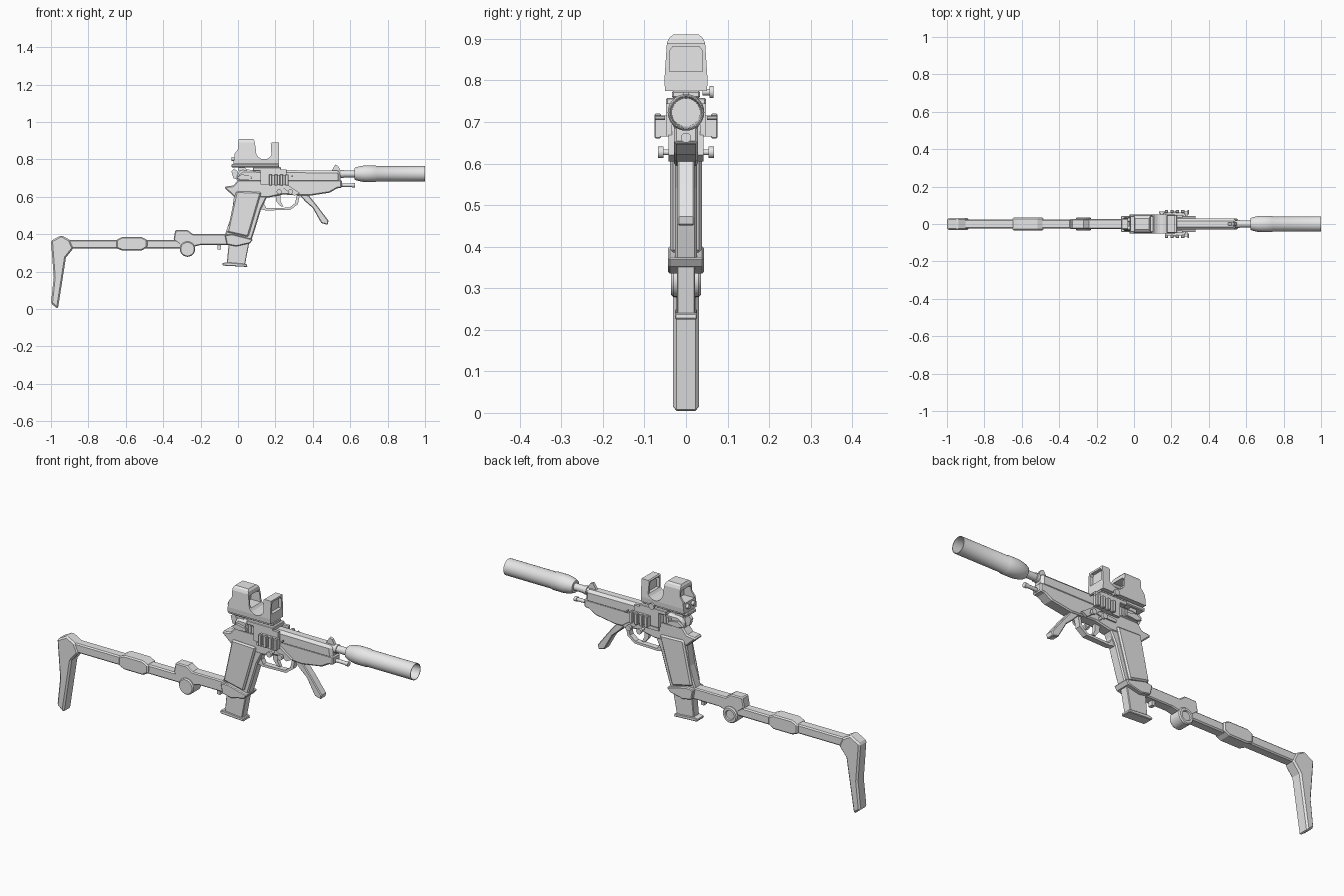
import bpy, bmesh, math
from mathutils import Vector

grey = bpy.data.materials.new("plain_grey")
grey.diffuse_color = (0.8, 0.8, 0.8, 1)


def finish(name, bm, bevel=0):
    bmesh.ops.recalc_face_normals(bm, faces=bm.faces)
    me = bpy.data.meshes.new(name)
    bm.to_mesh(me)
    bm.free()
    ob = bpy.data.objects.new(name, me)
    bpy.context.collection.objects.link(ob)
    me.materials.append(grey)
    if bevel:
        m = ob.modifiers.new("chamfer", 'BEVEL')
        m.width, m.segments, m.limit_method = bevel, 1, 'ANGLE'
        m.angle_limit = math.radians(50)
    return ob


def prism(name, pts, y0, y1=None, bevel=0, axis='y'):
    """Extrude an (x,z) outline along y, or a (y,z) outline along x."""
    if y1 is None:
        y0, y1 = -y0, y0
    bm = bmesh.new()
    place = (lambda a, d, z: (a, d, z)) if axis == 'y' else (lambda a, d, z: (d, a, z))
    f = bm.faces.new([bm.verts.new(place(a, y0, z)) for a, z in pts])
    ext = bmesh.ops.extrude_face_region(bm, geom=[f])
    shift = Vector(place(0, y1 - y0, 0))
    bmesh.ops.translate(bm, vec=shift, verts=[v for v in ext["geom"] if isinstance(v, bmesh.types.BMVert)])
    return finish(name, bm, bevel)


def box(name, x0, x1, y0, y1, z0, z1, bevel=0):
    return prism(name, [(x0, z0), (x1, z0), (x1, z1), (x0, z1)], y0, y1, bevel)


def lathe(name, profile, centre, axis='x', n=24):
    """Spin (distance, radius) points about an x or y axis line."""
    bm = bmesh.new()
    rings = []
    for d, r in profile:
        ring = []
        for i in range(n):
            a = 2 * math.pi * i / n
            u, v = r * math.cos(a), r * math.sin(a)
            p = (d, u, v) if axis == 'x' else (u, d, v)
            ring.append(bm.verts.new(Vector(centre) + Vector(p)))
        rings.append(ring)
    for r0, r1 in zip(rings, rings[1:]):
        for i in range(n):
            j = (i + 1) % n
            bm.faces.new((r0[i], r0[j], r1[j], r1[i]))
    bm.faces.new(rings[0])
    bm.faces.new(rings[-1])
    ob = finish(name, bm)
    bpy.ops.object.select_all(action='DESELECT')
    ob.select_set(True)
    bpy.context.view_layer.objects.active = ob
    bpy.ops.object.shade_smooth_by_angle(angle=math.radians(35))
    return ob


def cut(ob, tool, op='DIFFERENCE'):
    m = ob.modifiers.new("cut", 'BOOLEAN')
    m.operation, m.object, m.solver = op, tool, 'EXACT'
    tool.hide_render = True
    tool.hide_viewport = True


# Folding stock
prism("stock_butt", [(-1, .365), (-.945, .395), (-.9, .37), (-.88, .325), (-.92, .275),
                     (-.963, 0), (-1, .03), (-.985, .17)], .031, bevel=.008)
box("stock_arm", -.91, -.28, -.025, .025, .323, .37, .006)
prism("stock_sleeve", [(-.65, .37), (-.62, .385), (-.515, .385), (-.485, .37), (-.485, .33),
                       (-.515, .313), (-.62, .313), (-.65, .325)], .034, bevel=.006)
lathe("stock_hinge", [(-.036, .025), (-.036, .036), (-.03, .041), (.03, .041), (.036, .036),
                      (.036, .025), (.03, .022)], (-.27, 0, .32), 'y')
prism("stock_bracket", [(-.345, .37), (-.335, .422), (-.27, .422), (-.24, .4), (-.06, .4), (.02, .385),
                        (.02, .342), (-.2, .342), (-.23, .335), (-.3, .335)], .026, bevel=.005)
box("stock_latch", -.11, -.092, -.012, .012, .318, .345)
prism("stock_clamp", [(-.07, .395), (-.03, .4), (.08, .372), (.065, .352), (-.01, .335), (-.06, .345)],
      .043, bevel=.004)

# Grip and magazine
prism("grip", [(-.02, .61), (-.035, .5), (-.07, .395), (.072, .368), (.095, .44), (.125, .54), (.165, .62),
               (.1, .65), (0, .65)], .026, bevel=.006)
for s in (-1, 1):
    prism("grip_panel", [(-.01, .63), (-.058, .41), (.055, .385), (.125, .625)],
          s * .02, s * .038, .007)
prism("magazine", [(-.045, .4), (.065, .38), (.037, .235), (-.06, .24)], .022, bevel=.003)
prism("magazine_base", [(-.085, .245), (-.06, .25), (.048, .24), (.05, .225), (-.08, .232)],
      .027, bevel=.003)

# Frame and slide
prism("frame", [(0, .69), (-.025, .66), (-.07, .655), (-.07, .645), (-.02, .6), (.16, .595), (.24, .612),
                (.38, .605), (.49, .622), (.53, .645), (.555, .648), (.555, .69)], .029, bevel=.006)
prism("slide", [(-.005, .675), (-.005, .725), (.02, .745), (.3, .742), (.545, .74), (.55, .675)],
      .03, bevel=.013)
prism("front_sight", [(.5, .738), (.52, .772), (.535, .765), (.552, .735)], .007)
prism("rear_sight", [(0, .74), (.005, .76), (.035, .76), (.05, .74)], .02)
prism("hammer", [(0, .69), (-.025, .7), (-.035, .735), (-.02, .75), (0, .735)], .009)
for s in (-1, 1):
    prism("safety_lever", [(-.01, .7), (.02, .72), (.07, .71), (.075, .695), (.02, .69)], s * .028, s * .042)
    for i in range(5):
        x = .06 + i * .015
        prism("slide_serration", [(x, .69), (x + .006, .69), (x + .006, .725), (x, .725)], s * .029, s * .034)
    prism("slide_stop", [(.13, .655), (.22, .66), (.26, .65), (.22, .64), (.13, .64)], s * .025, s * .036)

# Trigger and guard
prism("trigger_guard", [(.115, .535), (.15, .527), (.28, .53), (.32, .56), (.33, .61), (.315, .61),
                        (.305, .566), (.275, .542), (.152, .539), (.14, .56), (.145, .6), (.125, .6)], .014)
prism("trigger", [(.2, .61), (.205, .575), (.225, .55), (.243, .548), (.228, .575), (.228, .61)], .009)

# Folding foregrip
prism("foregrip", [(.31, .63), (.36, .575), (.4, .54), (.445, .46), (.48, .45), (.484, .472),
                   (.425, .55), (.38, .605), (.36, .63)], .021, bevel=.004)

# Barrel, guide rod and suppressor
lathe("barrel", [(.5, .018), (.64, .018)], (0, 0, .722), n=16)
lathe("barrel_collar", [(.55, .022), (.565, .022)], (0, 0, .722), n=16)
lathe("guide_rod", [(.5, .011), (.555, .011), (.555, .009), (.61, .009), (.61, .012), (.625, .012)],
      (0, 0, .662), n=12)
lathe("suppressor", [(.622, .018), (.622, .03), (.635, .036), (.66, .042), (.68, .044), (.735, .044),
                     (.74, .041), (1, .041), (1, .038), (.8, .034), (.8, .01)], (0, 0, .723), n=32)

# Sight mount with side rails and bolts
box("mount_plate", -.035, .22, -.034, .034, .757, .775, .004)
box("mount_bridge", .08, .23, -.048, .048, .737, .758, .003)
for s in (-1, 1):
    box("mount_side", .12, .26, s * .034, s * .048, .665, .745)
    prism("mount_brace", [(.11, .74), (.15, .745), (.33, .62), (.3, .605)], s * .028, s * .042)
    box("rail_base", .165, .27, s * .046, s * .062, .665, .715)
    for i in range(4):
        x = .165 + i * .029
        box("rail_rung", x, x + .018, s * .06, s * .076, .66, .72, .003)
    for x in (.22, .28):
        lathe("mount_bolt", [(s * .026, .007), (s * .054, .007), (s * .054, .014), (s * .067, .014)],
              (x, 0, .627), 'y', 12)
    lathe("mount_arm", [(s * .05, .005), (s * .074, .005)], (.29, 0, .71), 'y', 8)

# Optic: side outline trimmed to an arch, then hollowed
notch = [(.14 + .045 * math.cos(a), .845 + .045 * math.sin(a))
         for a in [math.radians(170 + 20 * i) for i in range(9)]]
optic = prism("optic_housing", [(-.025, .775), (-.018, .83), (0, .855), (0, .9), (.006, .91), (.08, .91),
                                (.088, .9)] + notch + [(.175, .885), (.18, .89), (.218, .89), (.218, .775)], .07)
arch = prism("optic_arch_tool", [(-.05, .77), (-.052, .8), (-.046, .89), (-.04, .903), (-.028, .912),
                                 (.028, .912), (.04, .903), (.046, .89), (.052, .8), (.05, .77)],
             -.1, .3, axis='x')
hollow = prism("optic_window_tool", [(-.04, .822), (-.039, .872), (-.032, .881), (.032, .881),
                                     (.039, .872), (.04, .822)], -.1, .3, axis='x')
cut(optic, arch, 'INTERSECT')
cut(optic, hollow)
for x in (.04, .195):
    box("optic_glass", x, x + .006, -.041, .041, .815, .884)
lathe("optic_knob", [(.04, .008), (.056, .008), (.056, .015), (.066, .015)], (.15, 0, .772), 'y', 14)
for s in (-1, 1):
    lathe("optic_button", [(0, .011), (-.03, .011)], (-.005, s * .022, .803), 'x', 12)
